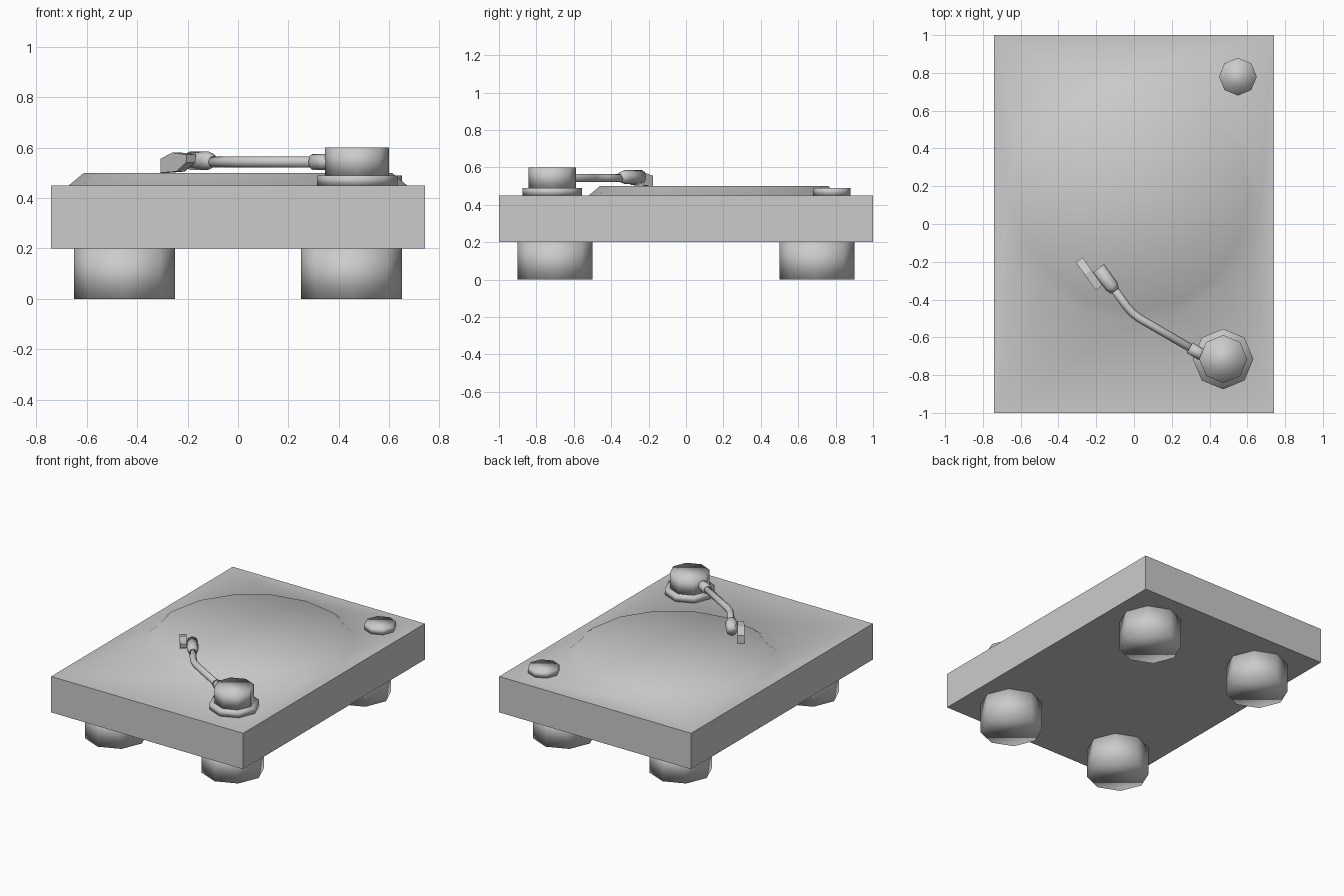
import bpy, bmesh, math
from mathutils import Vector

if "Cube" in bpy.data.objects:
    bpy.data.objects.remove(bpy.data.objects["Cube"])

grey = bpy.data.materials.new("plain_grey")
grey.diffuse_color = (0.6, 0.6, 0.6, 1)
grey.use_nodes = True
grey.node_tree.nodes["Principled BSDF"].inputs["Base Color"].default_value = grey.diffuse_color


def finish(name, bm, smooth=True):
    bmesh.ops.recalc_face_normals(bm, faces=bm.faces)
    for f in bm.faces:
        f.smooth = smooth
    me = bpy.data.meshes.new(name)
    bm.to_mesh(me)
    bm.free()
    me.materials.append(grey)
    ob = bpy.data.objects.new(name, me)
    bpy.context.collection.objects.link(ob)
    return ob


def ring(bm, x, y, z, r, n):
    return [bm.verts.new((x + r * math.cos(math.tau * i / n),
                          y + r * math.sin(math.tau * i / n), z)) for i in range(n)]


def bridge(bm, a, b):
    n = len(a)
    for i in range(n):
        bm.faces.new((a[i], a[(i + 1) % n], b[(i + 1) % n], b[i]))


def drum(name, x, y, z0, z1, r, n=8):
    """Upright cylinder with soft shading over its rims."""
    bm = bmesh.new()
    a, b = ring(bm, x, y, z0, r, n), ring(bm, x, y, z1, r, n)
    bridge(bm, a, b)
    bm.faces.new(a)
    bm.faces.new(b)
    return finish(name, bm)


def tube(name, pts, radii, n=8):
    """Round bar swept along a path, with a radius at each point."""
    bm = bmesh.new()
    pts = [Vector(p) for p in pts]
    loops = []
    for i, (p, r) in enumerate(zip(pts, radii)):
        d = (pts[min(i + 1, len(pts) - 1)] - pts[max(i - 1, 0)]).normalized()
        side = d.cross(Vector((0, 0, 1))).normalized()
        up = side.cross(d)
        loops.append([bm.verts.new(p + r * (side * math.cos(math.tau * k / n)
                                            + up * math.sin(math.tau * k / n)))
                      for k in range(n)])
    for a, b in zip(loops, loops[1:]):
        bridge(bm, a, b)
    bm.faces.new(loops[0])
    bm.faces.new(loops[-1])
    return finish(name, bm)


# Plinth whose deck rises into the raised record platter
bm = bmesh.new()
corners = [(-0.74, -1), (0.74, -1), (0.74, 1), (-0.74, 1)]
low = [bm.verts.new((x, y, 0.2)) for x, y in corners]
high = [bm.verts.new((x, y, 0.45)) for x, y in corners]
bridge(bm, low, high)
bm.faces.new(low)
foot_ring = ring(bm, 0, 0.15, 0.45, 0.67, 16)
top_ring = ring(bm, 0, 0.15, 0.5, 0.61, 16)
bridge(bm, foot_ring, top_ring)
bm.faces.new(top_ring)
deck = [bm.edges.get((loop[i], loop[(i + 1) % len(loop)]))
        for loop in (high, foot_ring) for i in range(len(loop))]
bmesh.ops.triangle_fill(bm, use_beauty=True, edges=deck, normal=(0, 0, 1))
plinth = finish("plinth_and_platter", bm)
bpy.context.view_layer.objects.active = plinth
plinth.select_set(True)
bpy.ops.object.shade_smooth_by_angle(angle=math.radians(50))
plinth.select_set(False)

# Four feet
for sx in (-1, 1):
    for sy in (-1, 1):
        drum("foot", 0.45 * sx, 0.7 * sy, 0, 0.2, 0.2)

# Control knob and tonearm pivot
drum("control_knob", 0.55, 0.78, 0.45, 0.49, 0.1)
drum("pivot_base", 0.472, -0.715, 0.45, 0.49, 0.16)
drum("pivot_drum", 0.472, -0.715, 0.49, 0.6, 0.127)

# Tonearm bar with collar and cartridge holder
Z = 0.543
tube("tonearm_bar", [(0.40, -0.715, Z), (0.03, -0.5, Z), (-0.01, -0.47, Z),
                     (-0.04, -0.435, Z), (-0.13, -0.31, Z)], [0.022] * 5)
tube("tonearm_collar", [(0.295, -0.655, Z), (0.38, -0.704, Z)], [0.032] * 2)
tube("cartridge_holder", [(-0.188, -0.235, 0.548), (-0.118, -0.33, 0.548),
                          (-0.102, -0.355, 0.548)], [0.037, 0.037, 0.025])

# Finger plate beside the holder: a side profile given thickness
bm = bmesh.new()
start, end = Vector((-0.29, -0.19, 0)), Vector((-0.185, -0.338, 0))
along = end - start
across = Vector((-along.y, along.x, 0)).normalized() * 0.022
profile = [(0, 0.50), (0, 0.555), (0.45, 0.58), (1, 0.572), (0.97, 0.54), (0.6, 0.505)]
sides = [[bm.verts.new(start + along * s + across * k + Vector((0, 0, z)))
          for s, z in profile] for k in (-1, 1)]
bridge(bm, *sides)
for s in sides:
    bm.faces.new(s)
finish("finger_plate", bm, smooth=False)
